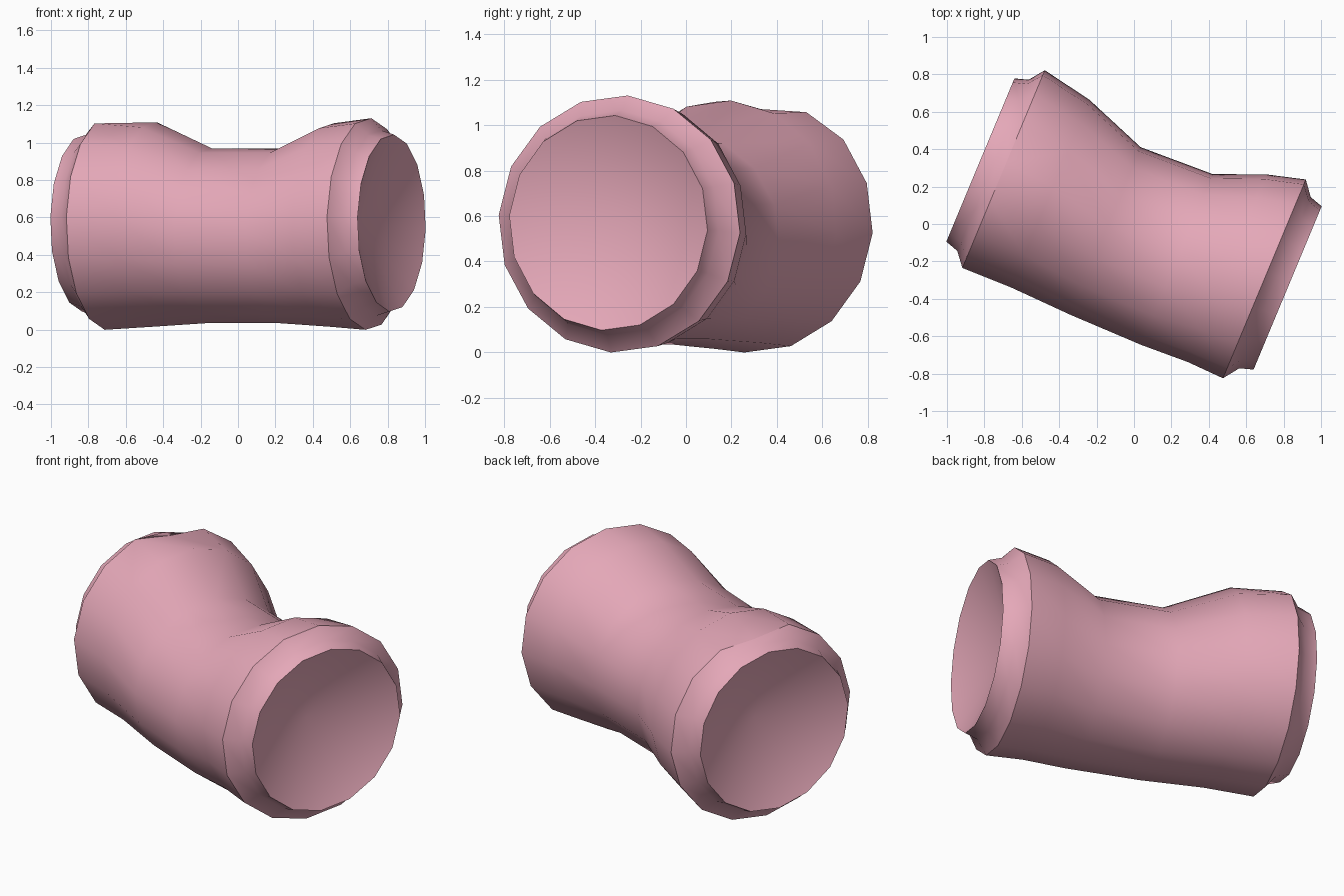
import bpy, bmesh, math
from mathutils import Vector

if "Cube" in bpy.data.objects:
    bpy.data.objects.remove(bpy.data.objects["Cube"])

SIDES = 16
PHASE = math.radians(-4.0)
AXIS = Vector((0.925, -0.385, 0))    # along the sleeve
SIDE = Vector((0.385, 0.923, 0))     # across the sleeve

# distance along axis, side offset, centre height, side radius, height radius
body = [
    (-0.755, 0.003, 0.565, 0.574, 0.567),
    (-0.475, -0.022, 0.562, 0.545, 0.548),
    (-0.125, -0.093, 0.502, 0.487, 0.468),
    (0.285, -0.087, 0.502, 0.496, 0.468),
    (0.55, -0.027, 0.560, 0.545, 0.545),
    (0.755, -0.003, 0.565, 0.577, 0.567),
]
# end lip: distance along axis, radius; then the depth point of the hollow
end = [(0.815, 0.497), (0.888, 0.474)]
HOLLOW = 0.69


def round_ring(sign, u, r):
    return (sign * u, 0.0, 0.57, r, r)


rings = [round_ring(-1, u, r) for u, r in reversed(end)]
rings += body
rings += [round_ring(1, u, r) for u, r in end]

bm = bmesh.new()


def add_ring(u, cv, cz, rv, rz):
    verts = []
    for i in range(SIDES):
        a = PHASE + 2 * math.pi * i / SIDES
        p = AXIS * u + SIDE * (cv + rv * math.cos(a))
        p.z = cz + rz * math.sin(a)
        verts.append(bm.verts.new(p))
    return verts


loops = [add_ring(*r) for r in rings]

# small flat spot on top of the left shoulder
DENT = SIDES // 4
loops[len(end)][DENT].co.z -= 0.06
loops[len(end)][DENT - 1].co.z -= 0.015

# sleeve wall
for k, (a, b) in enumerate(zip(loops, loops[1:])):
    for i in range(SIDES):
        j = (i + 1) % SIDES
        if k == len(end) and i == DENT:
            bm.faces.new((a[i], a[j], b[i]))
            bm.faces.new((a[j], b[j], b[i]))
        elif k == len(end) and i == DENT - 1:
            bm.faces.new((a[i], a[j], b[i]))
            bm.faces.new((a[j], b[j], b[i]))
        else:
            bm.faces.new((a[i], a[j], b[j], b[i]))

# hollow ends
for loop, sign in ((loops[0], -1), (loops[-1], 1)):
    c = AXIS * (sign * HOLLOW)
    c.z = 0.57
    centre = bm.verts.new(c)
    for i in range(SIDES):
        bm.faces.new((loop[i], loop[(i + 1) % SIDES], centre))

# crisp shoulder edges
for loop in (loops[len(end)], loops[-len(end) - 1]):
    for i in range(SIDES):
        bm.edges.get((loop[i], loop[(i + 1) % SIDES])).smooth = False

bmesh.ops.recalc_face_normals(bm, faces=bm.faces)
mesh = bpy.data.meshes.new("bent_sleeve")
bm.to_mesh(mesh)
bm.free()
sleeve = bpy.data.objects.new("bent_sleeve", mesh)
bpy.context.collection.objects.link(sleeve)

# pink finish
mat = bpy.data.materials.new("pink")
mat.diffuse_color = (0.78, 0.39, 0.48, 1)
mat.use_nodes = True
mat.node_tree.nodes["Principled BSDF"].inputs["Base Color"].default_value = mat.diffuse_color
mesh.materials.append(mat)

bpy.context.view_layer.objects.active = sleeve
sleeve.select_set(True)
bpy.ops.object.shade_smooth_by_angle(angle=math.radians(45))
